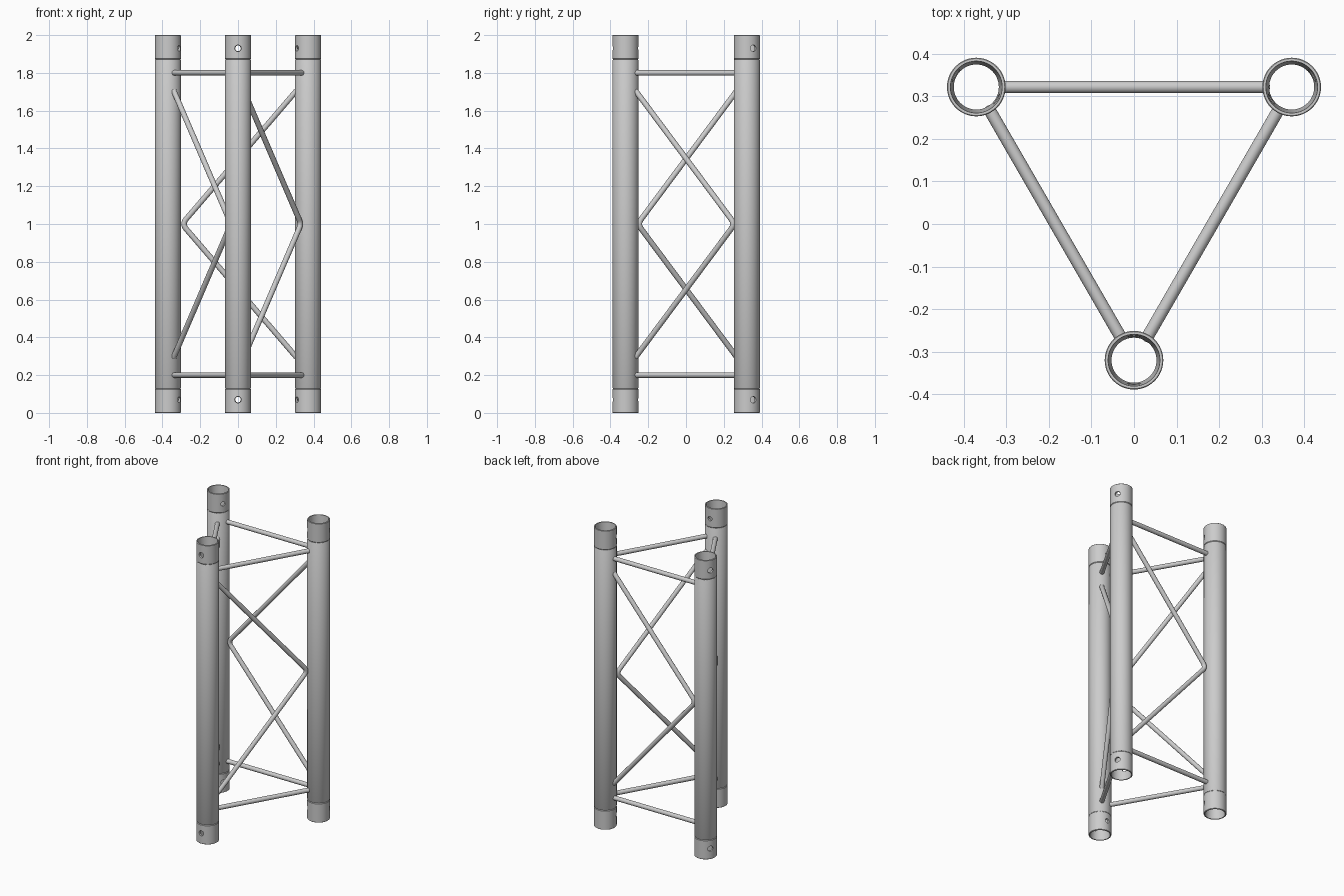
import bpy, bmesh, math
from mathutils import Vector, Matrix

if "Cube" in bpy.data.objects:
    bpy.data.objects.remove(bpy.data.objects["Cube"])

SIDE, R = 0.742, 0.069          # chord spacing and chord radius
CY = 0.108                      # triangle centre in y
CIRC = SIDE / math.sqrt(3)
ROD = 0.0145


def finish(ob, angle=35):
    bpy.ops.object.select_all(action='DESELECT')
    ob.select_set(True)
    bpy.context.view_layer.objects.active = ob
    bpy.ops.object.shade_smooth_by_angle(angle=math.radians(angle))


def make(name, bm):
    bmesh.ops.recalc_face_normals(bm, faces=bm.faces)
    me = bpy.data.meshes.new(name)
    bm.to_mesh(me)
    bm.free()
    ob = bpy.data.objects.new(name, me)
    bpy.context.collection.objects.link(ob)
    return ob


def lathe(name, profile, centre, seg=48):
    """Revolve a closed (radius, z) profile around a vertical axis."""
    bm = bmesh.new()
    rings = [[bm.verts.new((centre.x + r * math.cos(2 * math.pi * i / seg),
                            centre.y + r * math.sin(2 * math.pi * i / seg), z))
              for i in range(seg)] for r, z in profile]
    for a, b in zip(rings, rings[1:] + rings[:1]):
        for i in range(seg):
            j = (i + 1) % seg
            bm.faces.new((a[i], a[j], b[j], b[i]))
    return make(name, bm)


def rod(name, pts, normal):
    """Sweep a round section along a planar path with mitred rings."""
    bm = bmesh.new()
    rings, n = [], 16
    for i, p in enumerate(pts):
        t = (pts[min(i + 1, len(pts) - 1)] - pts[max(i - 1, 0)]).normalized()
        side = normal.cross(t)
        rings.append([bm.verts.new(p + ROD * (math.cos(2 * math.pi * k / n) * normal
                                              + math.sin(2 * math.pi * k / n) * side))
                      for k in range(n)])
    for a, b in zip(rings, rings[1:]):
        for k in range(n):
            j = (k + 1) % n
            bm.faces.new((a[k], a[j], b[j], b[k]))
    bm.faces.new(rings[0])
    bm.faces.new(rings[-1])
    finish(make(name, bm), 50)


def drill(ob, centre, z, radial):
    """Tapered pin hole through a coupler, pointing at the truss centre."""
    bm = bmesh.new()
    bmesh.ops.create_cone(bm, cap_ends=True, segments=24, radius1=0.014,
                          radius2=0.018, depth=0.2)
    rot = radial.to_track_quat('Z', 'Y').to_matrix().to_4x4()
    bm.transform(Matrix.Translation((centre.x, centre.y, z)) @ rot)
    cutter = make("pin_hole_cutter", bm)
    cutter.hide_render = True
    mod = ob.modifiers.new("pin_hole", 'BOOLEAN')
    mod.operation, mod.solver, mod.object = 'DIFFERENCE', 'EXACT', cutter
    bpy.context.view_layer.objects.active = ob
    bpy.ops.object.modifier_apply(modifier=mod.name)
    bpy.data.objects.remove(cutter)


# Chord axes: front, rear right, rear left
dirs = [Vector((math.cos(a), math.sin(a), 0))
        for a in (math.radians(d) for d in (-90, 30, 150))]
cents = [Vector((0, CY, 0)) + CIRC * d for d in dirs]
UP = Vector((0, 0, 1))

for i, (c, d) in enumerate(zip(cents, dirs)):
    # Main tube
    finish(lathe(f"chord_tube_{i}", [(R - .002, .13), (R, .133), (R, 1.867),
                                     (R - .002, 1.87), (.059, 1.87), (.059, .13)], c))
    # End couplers with tapered bore and pin hole
    prof = [(R - .002, 0), (R, .002), (R, .125), (R - .003, .129),
            (R - .003, .132), (.053, .132), (.061, 0)]
    for end, flip in (("bottom", False), ("top", True)):
        p = [(r, 2 - z if flip else z) for r, z in prof]
        ob = lathe(f"coupler_{end}_{i}", p, c)
        drill(ob, c, 1.93 if flip else .07, d)
        finish(ob)

    # Horizontal braces on this side
    q = cents[(i + 1) % 3]
    t = (q - c).normalized()
    nrm = t.cross(UP)
    a, b = c + t * .062, q - t * .062
    for end, z in (("bottom", .2), ("top", 1.8)):
        rod(f"horizontal_brace_{end}_{i}", [a + UP * z, b + UP * z], nrm)

    # Bent diagonal brace, rounded where it meets the next chord
    start = c + t * .062
    apex = q - t * (R + .005)
    top, mid, bot = start + UP * 1.705, apex + UP, start + UP * .295
    p0 = mid + (top - mid).normalized() * .035
    p2 = mid + (bot - mid).normalized() * .035
    bend = [p0 * (1 - s) ** 2 + mid * 2 * s * (1 - s) + p2 * s * s
            for s in (k / 8 for k in range(9))]
    rod(f"diagonal_brace_{i}", [top] + bend + [bot], nrm)
